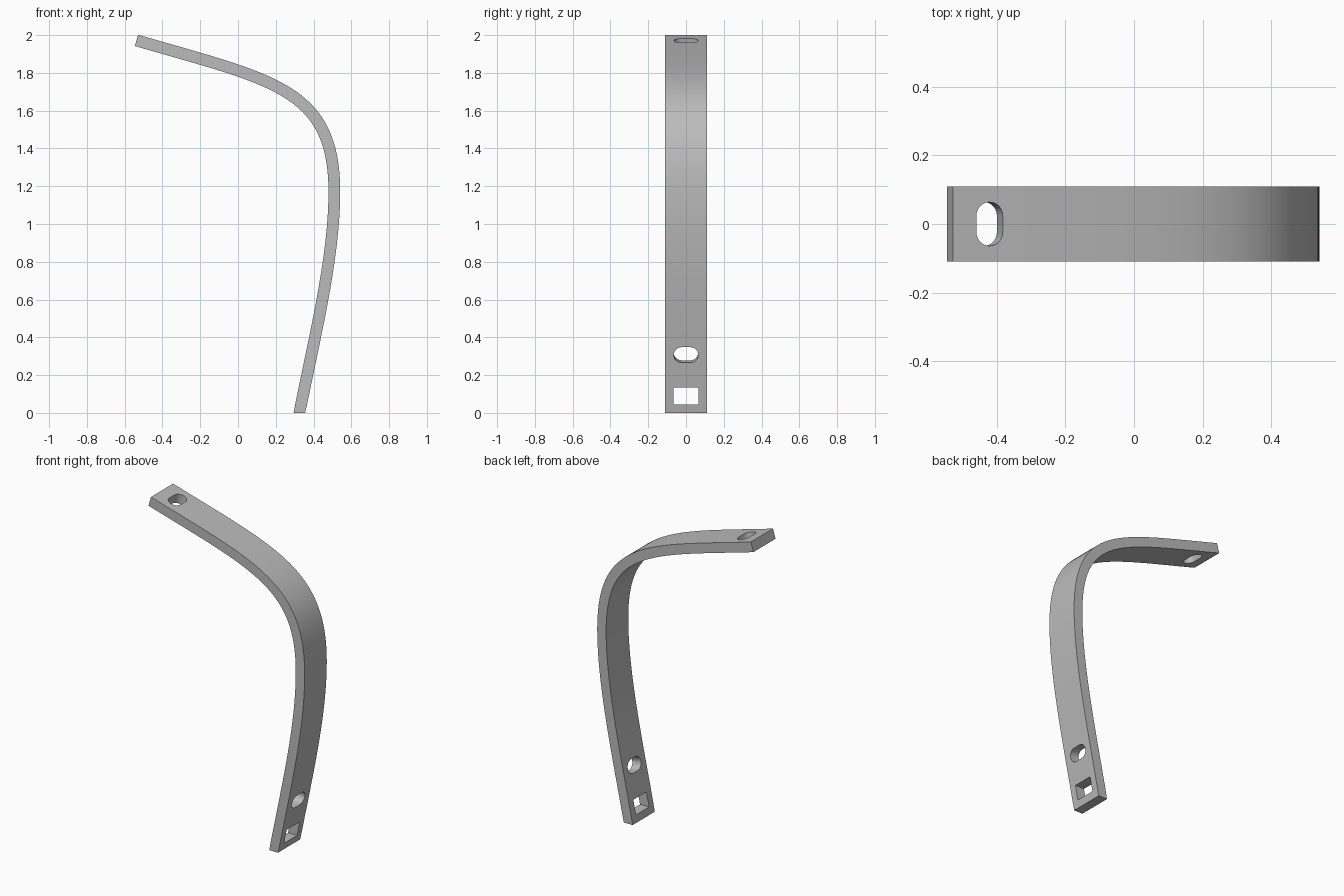
import bpy, bmesh, math
from mathutils import Vector
from mathutils.geometry import interpolate_bezier

cube = bpy.data.objects.get("Cube")
if cube:
    bpy.data.objects.remove(cube, do_unlink=True)

HALF_WIDTH, HALF_THICK = 0.11, 0.031

grey = bpy.data.materials.new("steel grey")
grey.use_nodes = True
colour = (0.5, 0.5, 0.5, 1)
grey.diffuse_color = colour
grey.node_tree.nodes["Principled BSDF"].inputs["Base Color"].default_value = colour


def extruded(name, ring, offset):
    """Solid made by sweeping a closed ring of points along offset."""
    bm = bmesh.new()
    a = [bm.verts.new(p) for p in ring]
    b = [bm.verts.new(p + offset) for p in ring]
    bm.faces.new(a)
    bm.faces.new(b)
    for i in range(len(ring)):
        j = (i + 1) % len(ring)
        bm.faces.new((a[i], a[j], b[j], b[i]))
    bmesh.ops.recalc_face_normals(bm, faces=bm.faces)
    mesh = bpy.data.meshes.new(name)
    bm.to_mesh(mesh)
    bm.free()
    mesh.materials.append(grey)
    obj = bpy.data.objects.new(name, mesh)
    bpy.context.collection.objects.link(obj)
    return obj


# Centre line: gently curved leg, then the bend and the upper arm
foot, knee, tip = Vector((0.325, 0, 0)), Vector((0.51, 0, 1.17)), Vector((-0.5375, 0, 1.972))
leg = interpolate_bezier(foot, foot + Vector((0.08, 0, 0.4)), knee - Vector((0, 0, 0.35)), knee, 24)
arm = interpolate_bezier(knee, knee + Vector((0, 0, 0.55)), tip + Vector((0.72, 0, -0.21)), tip, 40)
path = leg + arm[1:]

# Offset the centre line to both sides to get the side profile
outer, inner = [], []
for i, p in enumerate(path):
    t = (path[min(i + 1, len(path) - 1)] - path[max(i - 1, 0)]).normalized()
    n = Vector((t.z, 0, -t.x)) * HALF_THICK
    outer.append(p + n)
    inner.append(p - n)
outer[0].z = inner[0].z = 0   # level foot

shift = Vector((0, -HALF_WIDTH, 0))
bracket = extruded("bent_bracket", [p + shift for p in outer + inner[::-1]], -2 * shift)


def slot_outline(half_length, radius, steps=12):
    """Rounded slot, as (across, along) pairs."""
    pts = []
    for side in (1, -1):
        for k in range(steps + 1):
            a = math.pi * (k / steps - 0.5)
            pts.append((side * (half_length - radius + radius * math.cos(a)), side * radius * math.sin(a)))
    return pts


def cut(name, height, outline, on_arm=False, level=False):
    """Cut an outline through the strip, square to its surface unless level."""
    half = path[len(leg):] if on_arm else leg
    i = min(range(1, len(half)), key=lambda k: abs(half[k].z - height))
    t = (half[i] - half[i - 1]).normalized()
    centre = half[i] + t * ((height - half[i].z) / t.z)
    if level:
        t = Vector((0, 0, 1))
    n = Vector((t.z, 0, -t.x)) * 0.15
    ring = [centre - n + Vector((0, u, 0)) + t * v for u, v in outline]
    cutter = extruded(name, ring, 2 * n)
    cutter.hide_render = True
    mod = bracket.modifiers.new(name, 'BOOLEAN')
    mod.operation, mod.solver, mod.object = 'DIFFERENCE', 'EXACT', cutter
    bpy.ops.object.modifier_apply(modifier=name)
    bpy.data.objects.remove(cutter, do_unlink=True)


bpy.ops.object.select_all(action='DESELECT')
bracket.select_set(True)
bpy.context.view_layer.objects.active = bracket

# Square hole and slot near the foot, slot near the tip
cut("square_hole", 0.09, [(-0.065, -0.045), (0.065, -0.045), (0.065, 0.045), (-0.065, 0.045)], level=True)
cut("lower_slot", 0.313, slot_outline(0.065, 0.042))
cut("upper_slot", 1.941, slot_outline(0.064, 0.04), on_arm=True)

bpy.ops.object.shade_smooth_by_angle(angle=math.radians(30))
